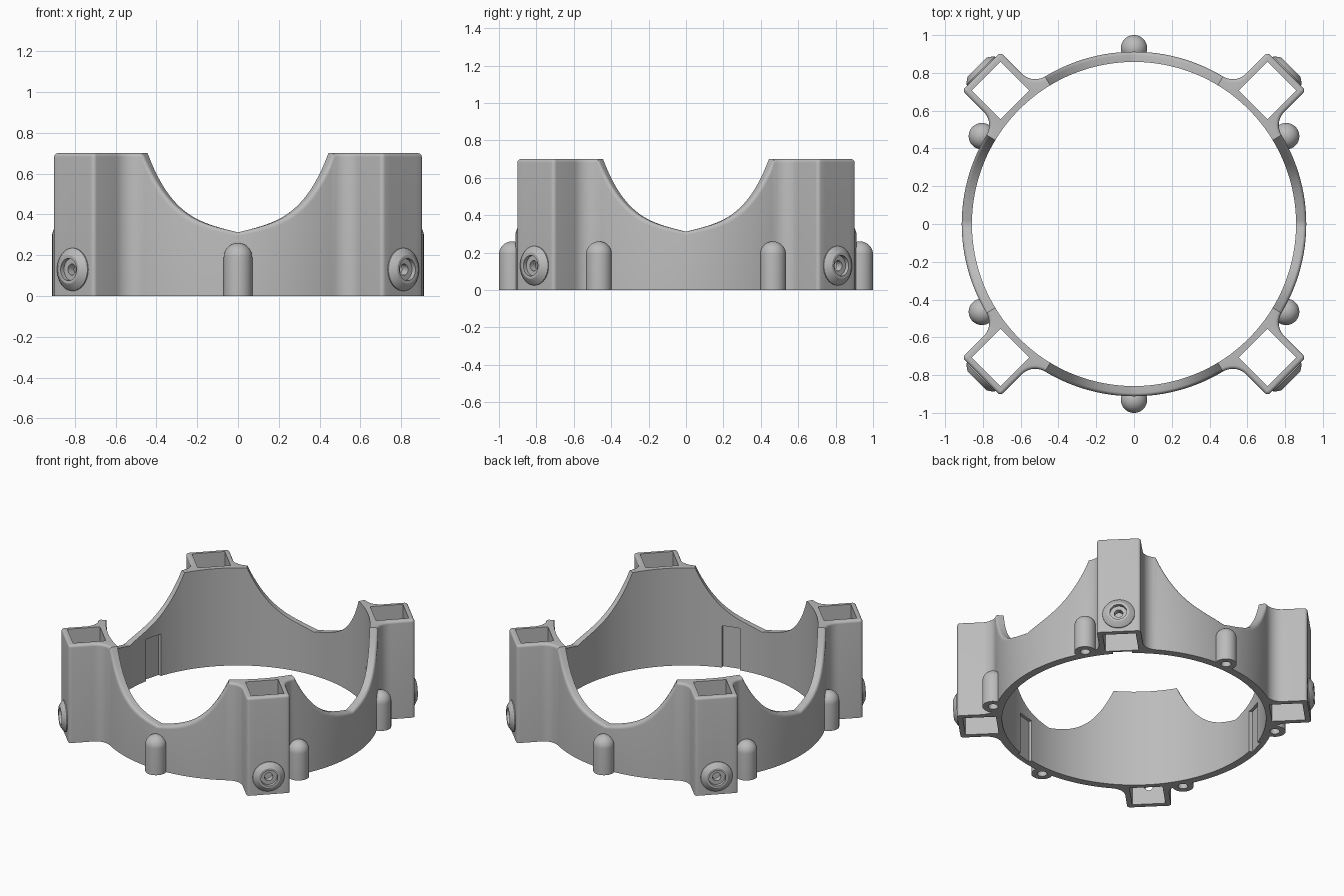
import bpy, bmesh
from math import sin, cos, pi, radians, degrees, atan2, hypot
from mathutils import Vector, Matrix

cube = bpy.data.objects.get("Cube")
if cube:
    bpy.data.objects.remove(cube)

grey = bpy.data.materials.new("light_grey")
grey.use_nodes = True
grey.diffuse_color = (0.5, 0.5, 0.5, 1)
grey.node_tree.nodes["Principled BSDF"].inputs["Base Color"].default_value = (0.5, 0.5, 0.5, 1)

INNER, OUTER, HEIGHT = 0.858, 0.912, 0.70
HALF, HOLE, FILLET, CORNER, ROUND = 0.143, 0.108, 0.1, 0.02, 0.018
SOCKET_ANGLES = [radians(45 + 90 * i) for i in range(4)]
ROD_ANGLES = [radians(30 + 60 * i) for i in range(6)]
SLOT_ANGLES = [radians(45 + 120 * i) for i in range(3)]
BOLT_Z = 0.13


def make_object(name, bm):
    bmesh.ops.recalc_face_normals(bm, faces=bm.faces)
    mesh = bpy.data.meshes.new(name)
    bm.to_mesh(mesh)
    bm.free()
    mesh.materials.append(grey)
    obj = bpy.data.objects.new(name, mesh)
    bpy.context.collection.objects.link(obj)
    return obj


def activate(obj):
    bpy.ops.object.select_all(action='DESELECT')
    obj.select_set(True)
    bpy.context.view_layer.objects.active = obj


def smooth(obj):
    activate(obj)
    bpy.ops.object.shade_smooth_by_angle(angle=radians(32))


def cut(target, bm):
    """Subtract the cutter mesh from the target and discard the cutter."""
    cutter = make_object("cutter", bm)
    cutter.hide_render = True
    mod = target.modifiers.new("cut", 'BOOLEAN')
    mod.operation, mod.solver, mod.object = 'DIFFERENCE', 'EXACT', cutter
    activate(target)
    bpy.ops.object.modifier_apply(modifier=mod.name)
    bpy.data.objects.remove(cutter)


def boxes(angles, radius, size, z):
    bm = bmesh.new()
    for a in angles:
        m = Matrix.Rotation(a, 4, 'Z') @ Matrix.Translation((radius, 0, z)) @ Matrix.Diagonal((*size, 1))
        bmesh.ops.create_cube(bm, size=1, matrix=m)
    return bm


def cylinders(angles, radius, z, r, depth, tilt):
    bm = bmesh.new()
    for a in angles:
        m = Matrix.Rotation(a, 4, 'Z') @ Matrix.Translation((radius, 0, z)) @ Matrix.Rotation(tilt, 4, 'Y')
        bmesh.ops.create_cone(bm, cap_ends=True, segments=32, radius1=r, radius2=r, depth=depth, matrix=m)
    return bm


def lathe(name, profile, matrix, closed=False, steps=40):
    bm = bmesh.new()
    verts = [bm.verts.new((r, 0, z)) for r, z in profile]
    edges = [bm.edges.new(pair) for pair in zip(verts, verts[1:])]
    if closed:
        edges.append(bm.edges.new((verts[-1], verts[0])))
    bmesh.ops.spin(bm, geom=verts + edges, axis=(0, 0, 1), cent=(0, 0, 0),
                   angle=2 * pi, steps=steps, use_duplicate=False)
    bmesh.ops.remove_doubles(bm, verts=bm.verts, dist=1e-5)
    bm.transform(matrix)
    obj = make_object(name, bm)
    smooth(obj)
    return obj


# Outline of half a socket and an eighth of the ring: u sideways, v outward
half = [(0.03 * i, 1 + HALF) for i in range(1, 4)]
for i in range(5):
    a = pi / 2 * i / 4
    half.append((HALF - CORNER + CORNER * sin(a), 1 + HALF - CORNER + CORNER * cos(a)))
fu = HALF + FILLET
fv = ((OUTER + FILLET) ** 2 - fu ** 2) ** 0.5
sweep = atan2(fv, fu)
flat_end = atan2(fu, fv)
for i in range(11):
    a = sweep * i / 10
    half.append((fu - FILLET * cos(a), fv - FILLET * sin(a)))
for i in range(1, 25):
    a = flat_end + (pi / 4 - flat_end) * i / 24
    half.append((OUTER * sin(a), OUTER * cos(a)))
quadrant = [(-u, v) for u, v in reversed(half[:-1])] + [(0, 1 + HALF)] + half
outline = []
for s in SOCKET_ANGLES:
    for u, v in quadrant:
        outline.append((Vector((v * cos(s) - u * sin(s), v * sin(s) + u * cos(s))), abs(atan2(u, v))))


def rim(theta):
    """Rim height and how far along the scallop a station lies."""
    if theta <= flat_end + 1e-4:
        return HEIGHT, 0.4
    t = (pi / 4 - theta) / (pi / 4 - flat_end)
    return 0.312 + 0.388 * (0.3 * t + 0.7 * t ** 3.5), t


# Scalloped ring with sockets, rounded along the outer rim
bm = bmesh.new()
columns = []
n = len(outline)
for i, (p, theta) in enumerate(outline):
    tangent = (outline[(i + 1) % n][0] - outline[i - 1][0]).normalized()
    inward = Vector((-tangent.y, tangent.x))
    z, t = rim(theta)
    drop = ROUND * (1 + 1.2 * t) if theta > flat_end + 1e-4 else ROUND
    inner = p.normalized() * INNER
    column = [(inner.x, inner.y, 0), (p.x, p.y, 0)]
    for k in range(6):
        a = pi / 2 * k / 5
        q = p + inward * ROUND * (1 - cos(a))
        column.append((q.x, q.y, z - drop * (1 - sin(a))))
    column.append((inner.x, inner.y, z))
    columns.append([bm.verts.new(c) for c in column])
for i, col in enumerate(columns):
    nxt = columns[(i + 1) % n]
    for k in range(len(col)):
        m = (k + 1) % len(col)
        bm.faces.new((col[k], nxt[k], nxt[m], col[m]))
body = make_object("scalloped_ring_body", bm)

# Square sockets, inner wall slots, bolt holes and rod holes
cut(body, boxes(SOCKET_ANGLES, 1.0, (2 * HOLE, 2 * HOLE, 3), 0.3))
cut(body, boxes(SLOT_ANGLES, 0.828, (0.1, 0.125, 0.8), -0.1))
cut(body, cylinders(SOCKET_ANGLES, 1.13, BOLT_Z, 0.028, 0.1, pi / 2))
cut(body, cylinders(ROD_ANGLES, 0.93, 0, 0.032, 0.2, 0))
smooth(body)

# Domed posts around the ring, hollow from below
R = 0.07
post = [(0, 0.1), (0.032, 0.1), (0.032, 0), (R, 0)]
post += [(R * cos(pi / 2 * k / 10), 0.19 + R * sin(pi / 2 * k / 10)) for k in range(10)] + [(0, 0.26)]
for i, a in enumerate(ROD_ANGLES):
    lathe(f"domed_post_{i + 1}", post, Matrix.Translation((0.93 * cos(a), 0.93 * sin(a), 0)))

# Bolt bosses on the outer face of each socket
boss = [(0.028, -0.004), (0.105, -0.004), (0.105, 0.006), (0.098, 0.014), (0.07, 0.032),
        (0.055, 0.032), (0.055, 0.008), (0.028, 0.008)]
for i, a in enumerate(SOCKET_ANGLES):
    m = (Matrix.Rotation(a, 4, 'Z') @ Matrix.Translation((1 + HALF, 0, BOLT_Z))
         @ Matrix.Rotation(pi / 2, 4, 'Y'))
    lathe(f"bolt_boss_{i + 1}", boss, m, closed=True)
